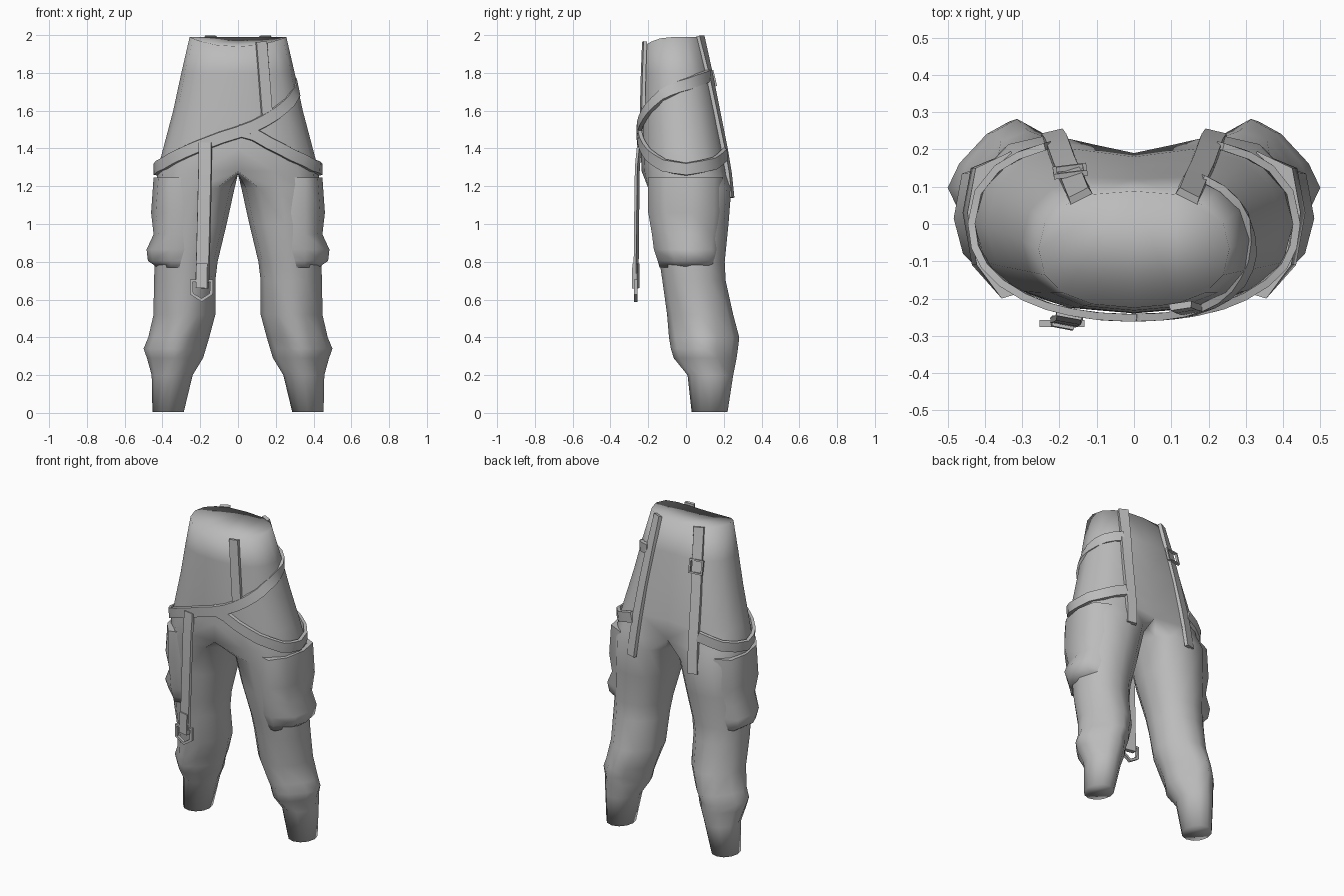
import bpy, bmesh
from math import sin, cos, radians, copysign
from mathutils import Vector, Matrix

cube = bpy.data.objects.get("Cube")
if cube:
    bpy.data.objects.remove(cube, do_unlink=True)

grey = bpy.data.materials.new("cloth_grey")
grey.use_nodes = True
GREY = (0.5, 0.5, 0.5, 1)
grey.diffuse_color = GREY
grey.node_tree.nodes["Principled BSDF"].inputs["Base Color"].default_value = GREY


def finish(name, bm, angle):
    bmesh.ops.recalc_face_normals(bm, faces=bm.faces)
    mesh = bpy.data.meshes.new(name)
    bm.to_mesh(mesh)
    bm.free()
    mesh.materials.append(grey)
    obj = bpy.data.objects.new(name, mesh)
    bpy.context.collection.objects.link(obj)
    bpy.ops.object.select_all(action='DESELECT')
    obj.select_set(True)
    bpy.context.view_layer.objects.active = obj
    if angle is None:
        bpy.ops.object.shade_smooth()
    else:
        bpy.ops.object.shade_smooth_by_angle(angle=radians(angle))


def bridge(bm, a, b, closed=True):
    n = len(a)
    for i in range(n if closed else n - 1):
        j = (i + 1) % n
        bm.faces.new((a[i], a[j], b[j], b[i]))


def loft(bm, rings, closed_loop=False):
    rows = [[bm.verts.new(p) for p in r] for r in rings]
    for a, b in zip(rows, rows[1:]):
        bridge(bm, a, b)
    if closed_loop:
        bridge(bm, rows[-1], rows[0])
    else:
        bm.faces.new(rows[0])
        bm.faces.new(rows[-1])


# Hip shape: height, half width, front y, back y
TORSO = [(1.99, .256, -.225, .09), (1.8, .3, -.232, .14), (1.6, .343, -.238, .185),
         (1.4, .396, -.24, .225), (1.28, .428, -.235, .24)]


def power(v, e=.85):
    return copysign(abs(v) ** e, v)


def hip_point(deg, z, out=0.0):
    """Point on the hips; -90 is front, 0 the left side, 90 the back."""
    zc = min(max(z, TORSO[-1][0]), TORSO[0][0])
    for hi, lo in zip(TORSO, TORSO[1:]):
        if lo[0] <= zc <= hi[0]:
            t = (hi[0] - zc) / (hi[0] - lo[0])
            w, yf, yb = (hi[k] + (lo[k] - hi[k]) * t for k in (1, 2, 3))
            break
    c, s = cos(radians(deg)), sin(radians(deg))
    y = (yf + yb) / 2 + ((yb - yf) / 2 + out) * power(s)
    y -= (yb - .085) * .32 * max(0, s) ** 24
    return Vector(((w + out) * power(c), y, z))


# Legs: height, inner x, outer x, front y, back y, corner sharpness
LEG = [(1.19, .018, .43, -.2, .24, .87), (1.0, .06, .44, -.18, .225, .9),
       (.8, .108, .44, -.14, .205, .95), (.7, .12, .445, -.125, .21, 1),
       (.52, .12, .447, -.1, .25, 1.15), (.4, .152, .475, -.09, .282, 1.4),
       (.34, .17, .5, -.08, .275, 1.45), (.29, .185, .482, -.065, .268, 1.35),
       (.2, .24, .457, .008, .25, 1.1), (.005, .287, .453, .03, .22, 1)]


def build_trousers():
    bm = bmesh.new()
    prev = None
    for k, row in enumerate(TORSO):
        ring = []
        for i in range(9):
            a = -90 + 22.5 * i
            p = hip_point(a, row[0])
            if k == 0:
                p.z -= .05 * max(0, -sin(radians(a))) ** 2
            if i in (0, 8):
                p.x = 0
            ring.append(bm.verts.new(p))
        if prev:
            bridge(bm, prev, ring, closed=False)
        else:
            bm.faces.new(ring)
        prev = ring
    # crotch seam joins the hips to each leg
    prev = prev + [bm.verts.new((0, y, 1.265)) for y in (.1, 0, -.12)]
    for z, xi, xo, yf, yb, e in LEG:
        ring = []
        for i in range(12):
            a = radians(-120 + 30 * i)
            ring.append(bm.verts.new(((xi + xo) / 2 + (xo - xi) / 2 * power(cos(a), e),
                                      (yf + yb) / 2 + (yb - yf) / 2 * power(sin(a), e), z)))
        bridge(bm, prev, ring)
        prev = ring
    bm.faces.new(prev)
    bmesh.ops.mirror(bm, geom=bm.verts[:] + bm.edges[:] + bm.faces[:],
                     matrix=Matrix.Identity(4), merge_dist=.001, axis='X')
    finish("trousers", bm, None)


def strap(name, pts, width=.07, thick=.02):
    """Flat band along pts, facing away from the body."""
    pts = [Vector(p) for p in pts]
    rings = []
    for i, p in enumerate(pts):
        t = (pts[min(i + 1, len(pts) - 1)] - pts[max(i - 1, 0)]).normalized()
        n = Vector((p.x / .19, p.y / .05, 0))
        n = (n - t * n.dot(t)).normalized()
        w = t.cross(n) * width / 2
        h = n * thick / 2
        rings.append([p - w - h, p + w - h, p + w * .9 + h, p - w * .9 + h])
    bm = bmesh.new()
    loft(bm, rings)
    finish(name, bm, 40)


def belt(name, stops, width):
    """Band around the hips; each stop is angle, height, gap to the cloth."""
    pts = []
    for a, b in zip(stops, stops[1:]):
        for t in (0, .5):
            pts.append(hip_point(*(u + (v - u) * t for u, v in zip(a, b))))
    pts.append(hip_point(*stops[-1]))
    strap(name, pts, width)


def frame(name, pts, r=.009):
    """Square-section ring for buckles."""
    pts = [Vector(p) for p in pts]
    mid = sum(pts, Vector()) / len(pts)
    axis = (pts[0] - mid).cross(pts[1] - mid).normalized() * r
    rings = []
    for p in pts:
        d = (p - mid).normalized() * r
        rings.append([p - d - axis, p + d - axis, p + d + axis, p - d + axis])
    bm = bmesh.new()
    loft(bm, rings, closed_loop=True)
    finish(name, bm, 30)


def build_pocket(name, side):
    outline = [(.24, -.165), (.355, -.2), (.422, -.11), (.447, .03), (.425, .15), (.33, .195)]
    # height, sideways bulge, front and back pull-in
    levels = [(1.245, 0, 0), (1.06, .013, 0), (.945, 0, .02), (.865, .037, .03),
              (.805, .03, .05), (.77, -.02, .06)]
    bm = bmesh.new()
    loft(bm, [[(side * (x + (b if x > .4 else 0)), y + (f if y < 0 else -f / 2), z)
               for x, y in outline] for z, b, f in levels])
    finish(name, bm, 70)


build_trousers()
for side, label in ((1, "left"), (-1, "right")):
    build_pocket(label + "_pocket", side)
    # straps down the back
    strap(label + "_back_strap",
          [(side * x, y, z) for x, y, z in ((.145, .076, 1.995), (.165, .122, 1.8), (.185, .163, 1.6),
                                            (.2, .204, 1.4), (.208, .226, 1.27), (.218, .24, 1.14))],
          .065)

# belts crossing the hips
belt("cross_belt", [(58, 1.785, .006), (30, 1.762, -.002), (0, 1.725, -.006), (-25, 1.68, -.004),
                    (-50, 1.612, .006), (-70, 1.55, .011), (-90, 1.485, .013), (-110, 1.43, .011),
                    (-130, 1.38, .011), (-155, 1.32, .011), (-180, 1.29, .011),
                    (-215, 1.32, .011), (-240, 1.37, .011)], .066)
belt("left_hip_belt", [(-90, 1.495, .011), (-80, 1.472, .011), (-70, 1.43, .011), (-50, 1.365, .011),
                       (-25, 1.31, .011), (0, 1.29, .011), (35, 1.32, .011), (60, 1.37, .011)], .068)

# front straps
strap("front_strap", [hip_point(-66, 1.965, .006), hip_point(-67, 1.8, .007),
                      hip_point(-68, 1.56, .007)], .062, .018)
strap("hanging_strap", [(-.174, -.245, 1.43), (-.175, -.258, 1.3), (-.182, -.262, 1.0),
                        (-.19, -.265, .69)], .074, .014)
strap("hanging_strap_fold", [(-.189, -.265, .79), (-.192, -.267, .66)], .066, .028)

# buckles
frame("hanging_buckle", [(-.247, -.267, .7), (-.14, -.267, .7), (-.142, -.267, .63),
                         (-.192, -.267, .597), (-.245, -.267, .63)])
frame("back_buckle", [(-.13, .138, 1.81), (-.21, .128, 1.81), (-.213, .146, 1.735),
                      (-.133, .156, 1.735)], .007)
